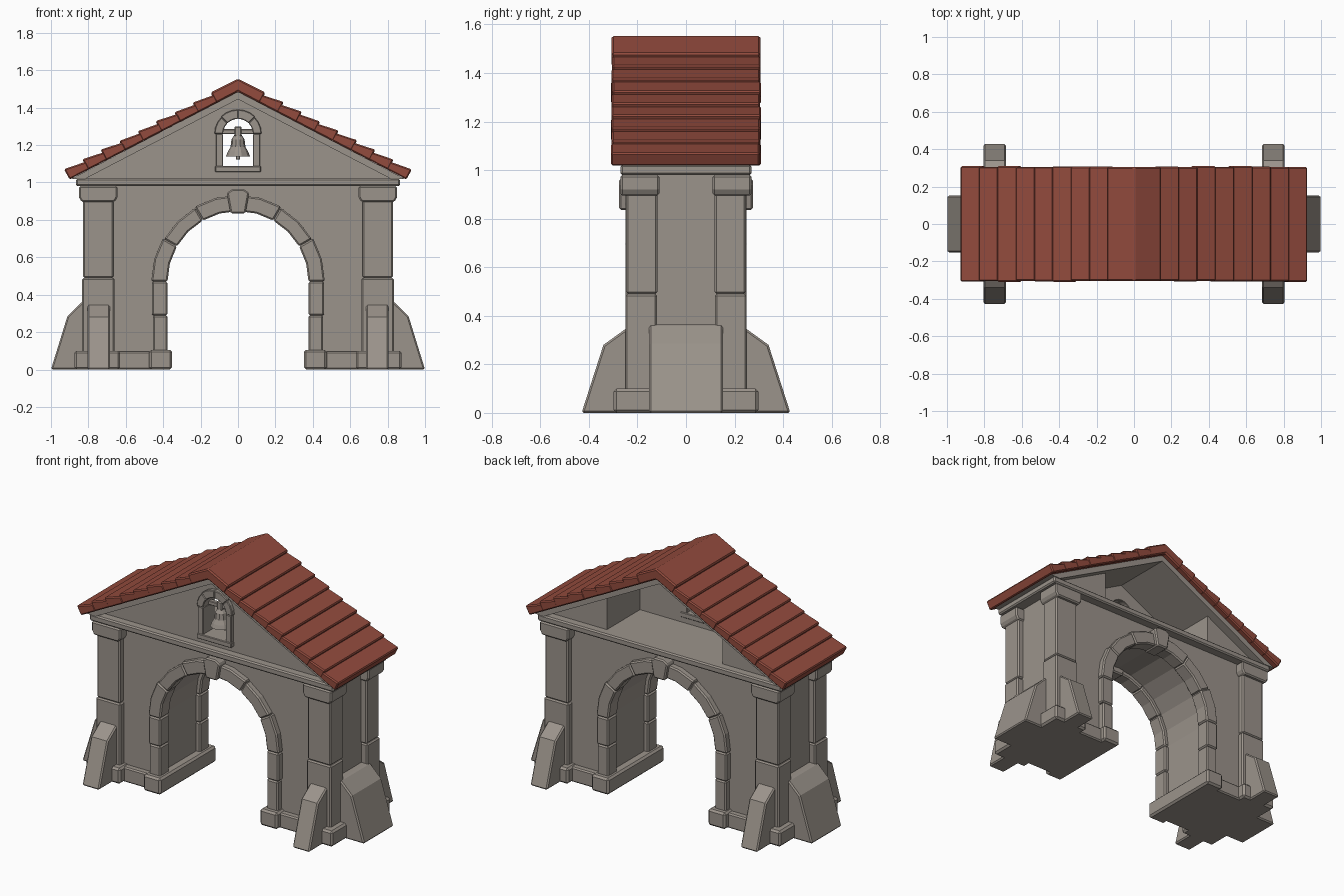
import bpy, bmesh, math, random

if "Cube" in bpy.data.objects:
    bpy.data.objects.remove(bpy.data.objects["Cube"])

random.seed(4)


def material(name, rgb):
    m = bpy.data.materials.new(name)
    m.diffuse_color = (*rgb, 1)
    m.use_nodes = True
    m.node_tree.nodes["Principled BSDF"].inputs["Base Color"].default_value = m.diffuse_color
    return m


STONE = material("grey stone", (0.33, 0.295, 0.26))
TILE = material("red clay tile", (0.29, 0.07, 0.047))


def finish(name, bm, mat, bevel=0.008, mirror=""):
    bmesh.ops.recalc_face_normals(bm, faces=bm.faces)
    me = bpy.data.meshes.new(name)
    bm.to_mesh(me)
    bm.free()
    me.materials.append(mat)
    ob = bpy.data.objects.new(name, me)
    bpy.context.collection.objects.link(ob)
    if bevel:
        b = ob.modifiers.new("worn edges", 'BEVEL')
        b.width, b.segments, b.limit_method = bevel, 1, 'ANGLE'
        b.angle_limit = math.radians(40)
    if mirror:
        m = ob.modifiers.new("mirror", 'MIRROR')
        m.use_axis = ("x" in mirror, "y" in mirror, False)
        m.use_mirror_merge = False
    return ob


def prism(name, pts, a, b, mat=STONE, bevel=0.008, mirror="", along="y"):
    """Extrude a profile (in xz along y, or in yz along x) from a to b."""
    bm = bmesh.new()
    place = (lambda p, t: (p[0], t, p[1])) if along == "y" else (lambda p, t: (t, p[0], p[1]))
    lo = [bm.verts.new(place(p, a)) for p in pts]
    hi = [bm.verts.new(place(p, b)) for p in pts]
    bm.faces.new(lo)
    bm.faces.new(hi[::-1])
    for i in range(len(pts)):
        j = (i + 1) % len(pts)
        bm.faces.new((lo[i], lo[j], hi[j], hi[i]))
    return finish(name, bm, mat, bevel, mirror)


def block(name, x, y, z, mirror="", bevel=0.008):
    pts = [(x[0], z[0]), (x[1], z[0]), (x[1], z[1]), (x[0], z[1])]
    return prism(name, pts, y[0], y[1], mirror=mirror, bevel=bevel)


def arc(r, cz, a0, a1, n):
    return [(r * math.cos(math.radians(a0 + (a1 - a0) * i / n)),
             cz + r * math.sin(math.radians(a0 + (a1 - a0) * i / n))) for i in range(n + 1)]


# Main wall with arched passage
SPRING = 0.47
wall = [(0.79, 0), (0.79, 0.98), (-0.79, 0.98), (-0.79, 0), (-0.405, 0)]
wall += arc(0.405, SPRING, 180, 0, 12) + [(0.405, 0)]
prism("wall", wall, -0.21, 0.21, bevel=0)

# Arch surround: jamb stones, voussoirs and keystone on both faces
for k, (z0, z1) in enumerate(((0.08, 0.29), (0.29, SPRING))):
    out = 0.455 + 0.006 * (k % 2)
    block("jamb_stone", (0.377, out), (0.155, 0.25), (z0, z1), "xy")
for k in range(3):
    r = 0.46 + (0.004, -0.004, 0.003)[k]
    a0, a1 = 30 * k, 30 * (k + 1)
    prism("arch_stone", arc(0.377, SPRING, a0, a1, 2) + arc(r, SPRING, a1, a0, 2),
          0.155, 0.25, mirror="xy")
prism("keystone", [(-0.04, 0.835), (0.04, 0.835), (0.06, 0.945), (0.03, 0.965),
                   (-0.03, 0.965), (-0.06, 0.945)], 0.15, 0.275, mirror="y")

# Corner pillars, capitals and plinths
block("pillar_lower", (0.66, 0.833), (0.12, 0.25), (0.05, 0.49), "xy")
block("pillar_upper", (0.665, 0.828), (0.118, 0.247), (0.49, 0.92), "xy")
prism("capital", [(0.66, 0.895), (0.835, 0.895), (0.85, 0.92), (0.85, 0.98),
                  (0.645, 0.98), (0.645, 0.92)], 0.11, 0.27, mirror="xy")
block("pillar_plinth", (0.63, 0.875), (0.09, 0.298), (0, 0.1), "xy", 0.012)
block("jamb_plinth", (0.352, 0.475), (-0.285, 0.285), (0, 0.105), "x", 0.012)
block("wall_plinth", (0.4, 0.8), (-0.25, 0.25), (0, 0.095), "x")

# Sloping buttresses on the ends and the faces
prism("end_buttress", [(0.76, 0), (1.0, 0), (0.912, 0.285), (0.83, 0.365), (0.76, 0.365)],
      -0.152, 0.152, mirror="x")
prism("face_buttress", [(0.2, 0), (0.43, 0), (0.34, 0.28), (0.25, 0.345), (0.2, 0.345)],
      0.685, 0.805, mirror="xy", along="x")

# Cornice below the gable
block("cornice", (-0.865, 0.865), (-0.27, 0.27), (0.98, 1.022))

# Gable: front wall with bell opening, solid ends, open at the back
opening = arc(0.082, 1.26, 90, 0, 5) + [(0.082, 1.085), (0, 1.085)]
prism("gable_wall", [(0, 1.01), (0.86, 1.01), (0, 1.46)] + opening,
      -0.215, -0.12, bevel=0, mirror="x")
prism("gable_end", [(0.41, 1.01), (0.86, 1.01), (0.41, 1.25)], -0.13, 0.215, bevel=0, mirror="x")
prism("raking_cornice", [(0, 1.445), (0.82, 1.018), (0.89, 1.02), (0, 1.488)],
      -0.27, 0.27, bevel=0, mirror="x")

# Bell opening surround
for k in range(2):
    a0, a1 = 45 * k, 45 * (k + 1)
    out = 0.126 + 0.004 * k
    prism("bell_frame_arch", arc(0.08, 1.26, a0, a1, 3) + arc(out, 1.26, a1, a0, 3),
          -0.24, -0.12, bevel=0.004, mirror="x")
block("bell_frame_side", (0.08, 0.118), (-0.24, -0.12), (1.06, 1.26), "x", 0.004)
block("bell_frame_sill", (-0.122, 0.122), (-0.245, -0.115), (1.055, 1.088), bevel=0.004)

# Bell hanging on a yoke
bm = bmesh.new()
rings = []
for r, z in ((0.064, 1.14), (0.054, 1.165), (0.04, 1.19), (0.035, 1.23), (0.02, 1.253)):
    rings.append([bm.verts.new((r * math.cos(math.tau * i / 10),
                                -0.17 + r * math.sin(math.tau * i / 10), z)) for i in range(10)])
for a, b in zip(rings, rings[1:]):
    for i in range(10):
        j = (i + 1) % 10
        bm.faces.new((a[i], a[j], b[j], b[i]))
bm.faces.new(rings[0])
bm.faces.new(rings[-1])
finish("bell", bm, STONE, 0)
block("bell_yoke", (-0.085, 0.085), (-0.185, -0.155), (1.258, 1.285), bevel=0.004)
block("bell_hanger", (-0.02, 0.02), (-0.19, -0.15), (1.245, 1.3), bevel=0.006)
block("bell_clapper", (-0.012, 0.012), (-0.182, -0.158), (1.122, 1.15), bevel=0.004)

# Roof: ridge tile and overlapping courses down each slope
ANG = math.radians(27.5)
BASE = 1.485


def on_slope(s, n, side):
    return (side * (s * math.cos(ANG) + n * math.sin(ANG)),
            BASE - s * math.sin(ANG) + n * math.cos(ANG))


edges = [(0.145 + 0.098 * i - 0.028) / math.cos(ANG) for i in range(9)]
ridge = [(0, BASE), on_slope(edges[0], 0, 1), on_slope(edges[0], 0.064, 1), (0, 1.555)]
ridge += [on_slope(edges[0], 0.064, -1), on_slope(edges[0], 0, -1)]
prism("ridge_tile", ridge, -0.306, 0.306, TILE, 0.008)
for side in (-1, 1):
    for s0, s1 in zip(edges, edges[1:]):
        top = 0.062 + random.uniform(-0.003, 0.003)
        pts = [on_slope(s0 - 0.012, 0, side), on_slope(s1, 0, side),
               on_slope(s1, top, side), on_slope(s0 - 0.012, 0.044, side)]
        prism("roof_tile", pts, -0.304 - random.uniform(0, 0.006),
              0.304 + random.uniform(0, 0.006), TILE, 0.007)
